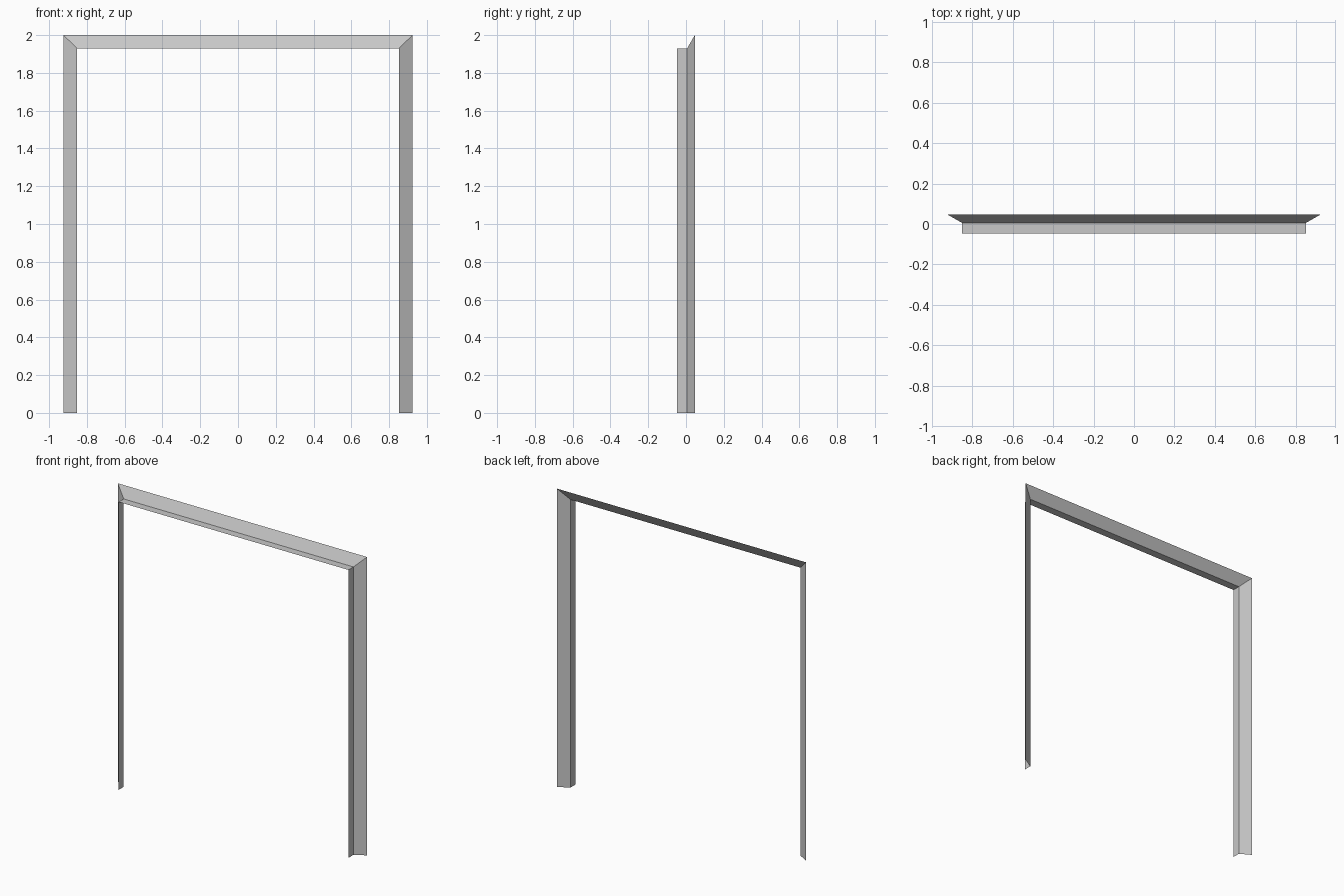
import bpy
import bmesh

cube = bpy.data.objects.get("Cube")
if cube:
    bpy.data.objects.remove(cube, do_unlink=True)

grey = bpy.data.materials.new("light_grey")
grey.use_nodes = True
colour = (0.58, 0.58, 0.58, 1)
grey.diffuse_color = colour
grey.node_tree.nodes["Principled BSDF"].inputs["Base Color"].default_value = colour

# Casing cross-section: (half width, height, y), straight reveal then flared trim
PROFILE = [(0.852, 1.93, -0.047), (0.852, 1.93, 0.006), (0.924, 2.0, 0.047)]


def casing(name, start, end):
    """Sheet following the profile between two mitred or cut ends."""
    bm = bmesh.new()
    rows = [[bm.verts.new(place(*p)) for p in PROFILE] for place in (start, end)]
    for i in range(len(PROFILE) - 1):
        bm.faces.new((rows[0][i], rows[0][i + 1], rows[1][i + 1], rows[1][i]))
    mesh = bpy.data.meshes.new(name)
    bm.to_mesh(mesh)
    bm.free()
    mesh.materials.append(grey)
    obj = bpy.data.objects.new(name, mesh)
    bpy.context.collection.objects.link(obj)


# Ends of the opening, running round from the left foot to the right foot
def left_foot(w, h, y): return (w, y, 0)
def left_corner(w, h, y): return (w, y, h)
def right_corner(w, h, y): return (-w, y, h)
def right_foot(w, h, y): return (-w, y, 0)


# Two jambs and the header, mitred at the upper corners
casing("left_jamb", left_foot, left_corner)
casing("header", left_corner, right_corner)
casing("right_jamb", right_corner, right_foot)
